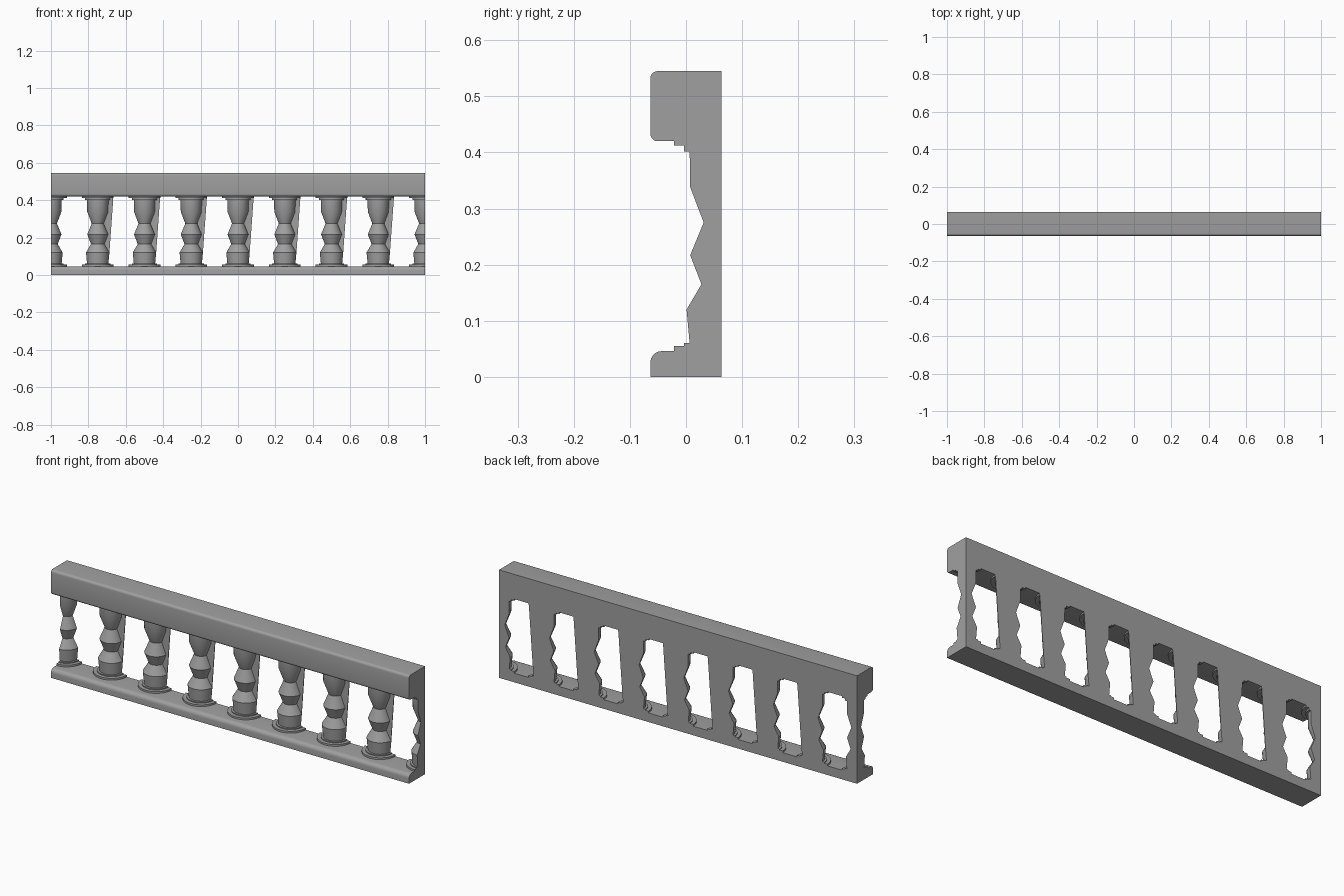
import bpy, bmesh, math

cube = bpy.data.objects.get("Cube")
if cube:
    bpy.data.objects.remove(cube, do_unlink=True)

stone = bpy.data.materials.new("grey stone")
stone.use_nodes = True
GREY = (0.35, 0.35, 0.35, 1)
stone.diffuse_color = GREY
stone.node_tree.nodes["Principled BSDF"].inputs["Base Color"].default_value = GREY

BACK = 0.0635      # plane of the flat back
SPACING = 0.25


def finish(name, bm, smooth=True):
    bmesh.ops.recalc_face_normals(bm, faces=bm.faces)
    mesh = bpy.data.meshes.new(name)
    bm.to_mesh(mesh)
    bm.free()
    mesh.materials.append(stone)
    ob = bpy.data.objects.new(name, mesh)
    bpy.context.collection.objects.link(ob)
    if smooth:
        bpy.ops.object.select_all(action="DESELECT")
        ob.select_set(True)
        bpy.context.view_layer.objects.active = ob
        bpy.ops.object.shade_smooth_by_angle(angle=math.radians(30))
    return ob


def extrude(name, points, to_3d, offset, smooth=True):
    """Closed outline swept along one direction."""
    bm = bmesh.new()
    face = bm.faces.new([bm.verts.new(to_3d(p)) for p in points])
    new = bmesh.ops.extrude_face_region(bm, geom=[face])["geom"]
    verts = [g for g in new if isinstance(g, bmesh.types.BMVert)]
    bmesh.ops.translate(bm, verts=verts, vec=offset)
    return finish(name, bm, smooth)


def arc(cy, cz, ry, rz, start, steps=5):
    """Quarter-round corner, clockwise from the start angle."""
    angles = [start - math.pi / 2 * i / steps for i in range(steps + 1)]
    return [(cy + ry * math.cos(a), cz + rz * math.sin(a)) for a in angles]


def rail(name, outline):
    return extrude(name, outline, lambda p: (-1, p[0], p[1]), (2, 0, 0))


# Rails with rounded front edges
rail("bottom_rail", [(BACK, 0), (-BACK, 0)]
     + arc(-0.043, 0.026, 0.0205, 0.02, math.pi) + [(BACK, 0.046)])
rail("top_rail", [(BACK, 0.42)]
     + arc(-0.0505, 0.433, 0.013, 0.013, -math.pi / 2)
     + arc(-0.0505, 0.532, 0.013, 0.013, math.pi) + [(BACK, 0.545)])

# Baluster profile as (radius, height), rings at both ends
PROFILE = [(0.085, 0.044), (0.085, 0.055), (0.067, 0.055), (0.067, 0.06),
           (0.057, 0.06), (0.0625, 0.12), (0.036, 0.165), (0.056, 0.217),
           (0.032, 0.275), (0.056, 0.338), (0.057, 0.402), (0.067, 0.402),
           (0.067, 0.412), (0.085, 0.412), (0.085, 0.422)]


def baluster(name, x, start, end, segments):
    """Part-round turned post with flat cut sides."""
    bm = bmesh.new()
    rings = []
    for r, z in PROFILE:
        ring = []
        for i in range(segments + 1):
            a = start + (end - start) * i / segments
            ring.append(bm.verts.new((x + r * math.cos(a), BACK + r * math.sin(a), z)))
        ring.append(bm.verts.new((x, BACK, z)))
        rings.append(ring)
    count = segments + 2
    for low, high in zip(rings, rings[1:]):
        for i in range(count):
            j = (i + 1) % count
            bm.faces.new((low[i], low[j], high[j], high[i]))
    bm.faces.new(rings[0])
    bm.faces.new(rings[-1])
    finish(name, bm)


# Quarter posts at the ends, half posts between
baluster("right_end_baluster", -1, -math.pi / 2, 0, 8)
baluster("left_end_baluster", 1, -math.pi, -math.pi / 2, 8)
for n in range(1, 8):
    x = -1 + n * SPACING
    baluster(f"baluster_{n}", x, -math.pi, 0, 16)
    # Thin slanted web on one side of the post
    web = [(0, 0.12), (0.0625, 0.12), (0.083, 0.405), (0.083, 0.42), (0, 0.42)]
    extrude(f"baluster_web_{n}", web,
            lambda p: (x + p[0], BACK - 0.003, p[1]), (0, 0.003, 0), False)
